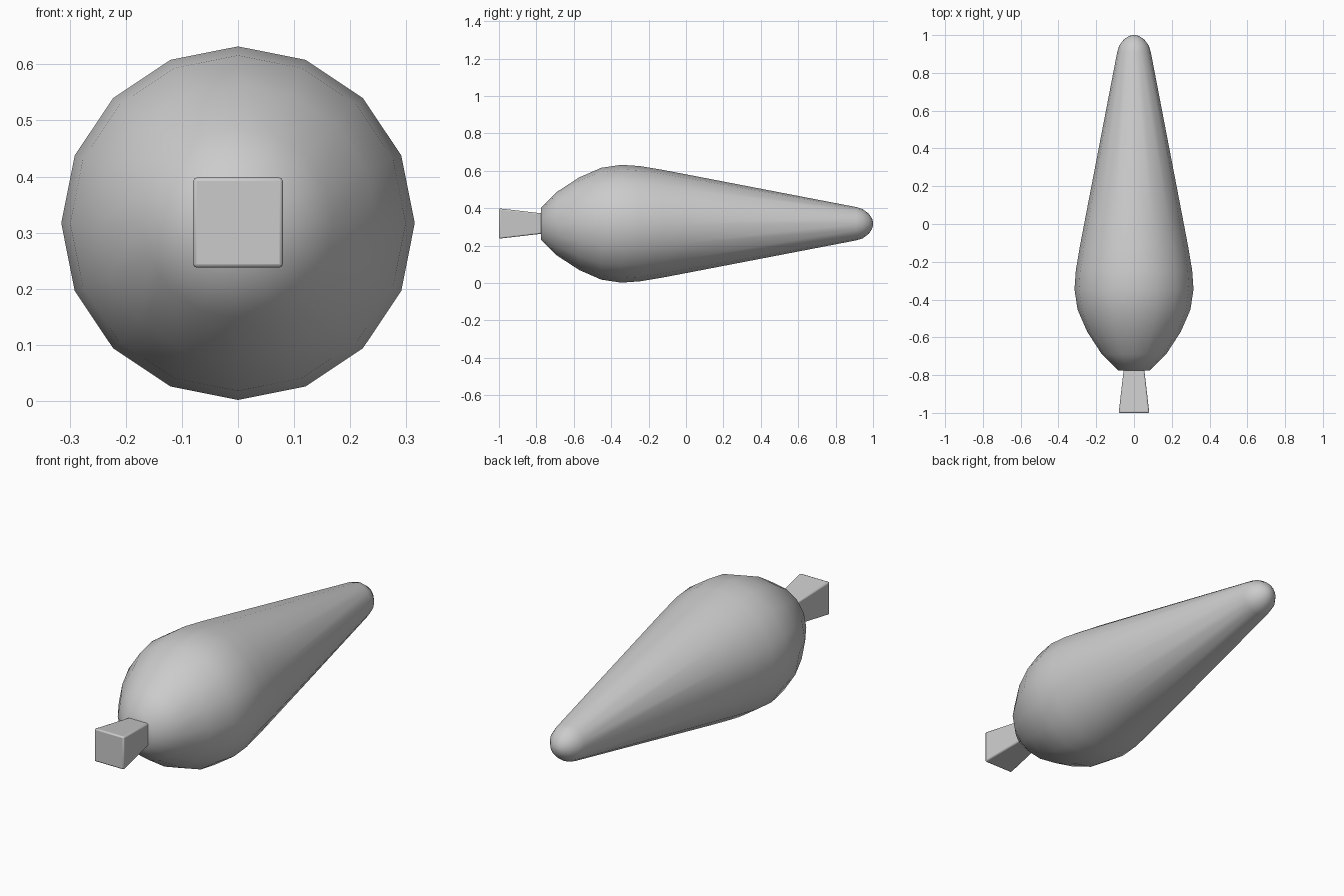
import bpy, bmesh
from math import sin, cos, pi, radians

if "Cube" in bpy.data.objects:
    bpy.data.objects.remove(bpy.data.objects["Cube"])

CZ = 0.317   # height of the long axis
SIDES = 16


def finish(name, bm, angle):
    bmesh.ops.recalc_face_normals(bm, faces=bm.faces)
    me = bpy.data.meshes.new(name)
    bm.to_mesh(me)
    bm.free()
    ob = bpy.data.objects.new(name, me)
    bpy.context.collection.objects.link(ob)
    bpy.ops.object.select_all(action='DESELECT')
    ob.select_set(True)
    bpy.context.view_layer.objects.active = ob
    bpy.ops.object.shade_smooth_by_angle(angle=radians(angle))
    return ob


def loft(bm, rings):
    for a, b in zip(rings, rings[1:]):
        n = len(a)
        for i in range(n):
            bm.faces.new((a[i], a[(i + 1) % n], b[(i + 1) % n], b[i]))
    bm.faces.new(rings[0])
    bm.faces.new(rings[-1])


# Teardrop body: (y, radius) profile turned around the y axis
profile = [(-0.775, 0.085), (-0.69, 0.17), (-0.57, 0.248), (-0.453, 0.299),
           (-0.346, 0.315), (-0.245, 0.308), (-0.126, 0.288), (0.0, 0.264),
           (0.91, 0.089), (0.945, 0.078), (0.978, 0.053), (0.995, 0.027),
           (1.0, 0.008)]
bm = bmesh.new()
rings = [[bm.verts.new((r * cos(2 * pi * i / SIDES), y, CZ + r * sin(2 * pi * i / SIDES)))
          for i in range(SIDES)] for y, r in profile]
loft(bm, rings)
finish("teardrop_body", bm, 60)

# Square stem, flaring toward the front
bm = bmesh.new()
rings = [[bm.verts.new((sx * h, y, CZ + 0.001 + sz * h))
          for sx, sz in ((-1, -1), (1, -1), (1, 1), (-1, 1))]
         for y, h in ((-1.0, 0.081), (-0.68, 0.044))]
loft(bm, rings)
stem = finish("stem", bm, 50)
bevel = stem.modifiers.new("soft_edges", 'BEVEL')
bevel.width = 0.007
bevel.segments = 2
